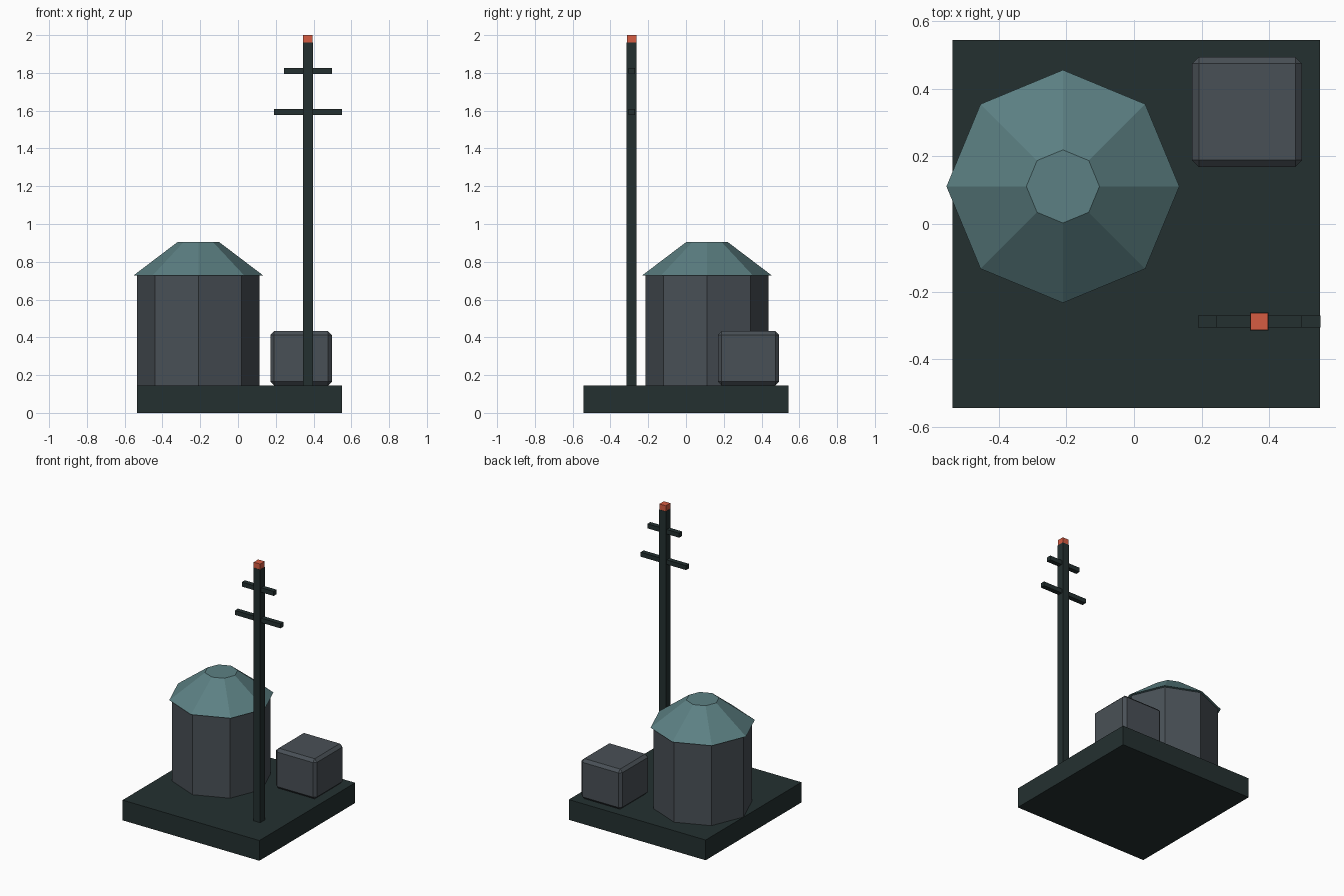
import bpy
from math import pi

cube = bpy.data.objects.get("Cube")
if cube:
    bpy.data.objects.remove(cube, do_unlink=True)


def linear(v):
    v /= 255
    return v / 12.92 if v <= 0.04045 else ((v + 0.055) / 1.055) ** 2.4


def material(name, *rgb):
    color = (*[linear(v) for v in rgb], 1)
    mat = bpy.data.materials.new(name)
    mat.use_nodes = True
    mat.diffuse_color = color
    bsdf = next(n for n in mat.node_tree.nodes if n.type == 'BSDF_PRINCIPLED')
    bsdf.inputs["Base Color"].default_value = color
    return mat


dark = material("dark green steel", 36, 48, 48)
grey = material("slate grey", 73, 80, 86)
teal = material("dull teal", 92, 128, 131)
red = material("signal red", 214, 92, 66)


def finish(name, mat):
    obj = bpy.context.object
    obj.name = obj.data.name = name
    obj.data.materials.append(mat)
    return obj


def box(name, mat, x, y, bottom, size):
    bpy.ops.mesh.primitive_cube_add(size=1, location=(x, y, bottom + size[2] / 2))
    obj = finish(name, mat)
    obj.scale = size
    bpy.ops.object.transform_apply(location=False, rotation=False, scale=True)
    return obj


def octagon(name, mat, x, y, bottom, top, r1, r2):
    bpy.ops.mesh.primitive_cone_add(
        vertices=8, radius1=r1, radius2=r2, depth=top - bottom,
        location=(x, y, (bottom + top) / 2))
    return finish(name, mat)


FLOOR = 0.145

# Ground slab
box("base_slab", dark, 0.007, 0, 0, (1.086, 1.086, FLOOR))

# Eight-sided tank with an overhanging truncated roof
octagon("tank_wall", grey, -0.21, 0.111, FLOOR, 0.727, 0.325, 0.325)
octagon("tank_roof", teal, -0.21, 0.111, 0.727, 0.906, 0.344, 0.108)

# Chamfered equipment box
crate = box("equipment_box", grey, 0.334, 0.331, FLOOR, (0.325, 0.325, 0.288))
bevel = crate.modifiers.new("chamfer", 'BEVEL')
bevel.width = 0.02
bevel.segments = 1

# Mast with two crossarms and a warning cap
MAST = (0.37, -0.288)
box("mast", dark, *MAST, FLOOR, (0.054, 0.054, 1.815))
box("lower_crossarm", dark, *MAST, 1.577, (0.361, 0.034, 0.032))
box("upper_crossarm", dark, *MAST, 1.795, (0.253, 0.034, 0.032))
box("warning_cap", red, *MAST, 1.957, (0.051, 0.051, 0.043))
